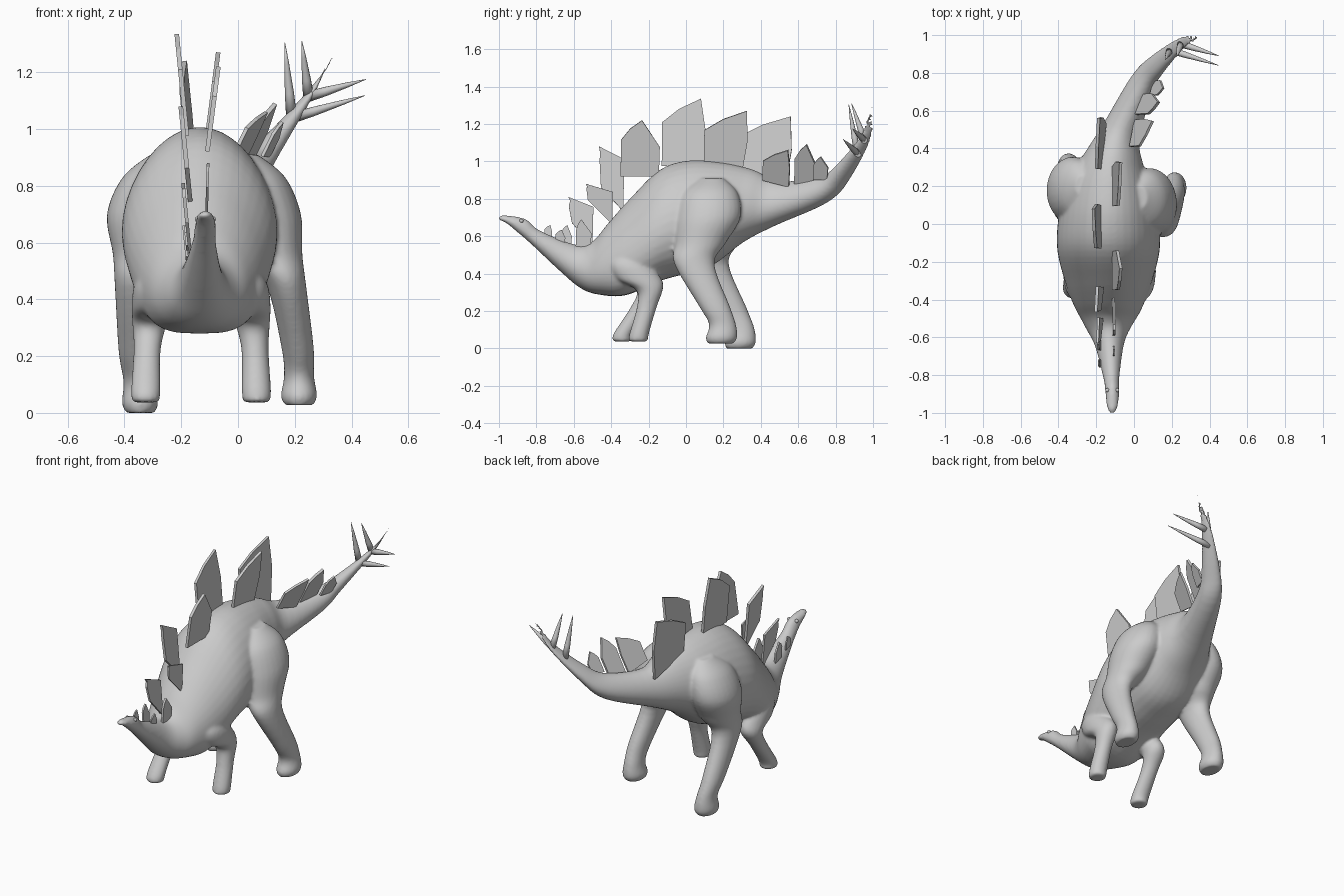
import bpy, bmesh, math
from mathutils import Vector

if "Cube" in bpy.data.objects:
    bpy.data.objects.remove(bpy.data.objects["Cube"])


def spline(rows, steps=5):
    """Catmull-Rom interpolation through rows of numbers."""
    out = []
    for i in range(len(rows) - 1):
        p0, p1 = rows[max(i - 1, 0)], rows[i]
        p2, p3 = rows[i + 1], rows[min(i + 2, len(rows) - 1)]
        for s in range(steps):
            t = s / steps
            out.append([b + 0.5 * t * (c - a + t * (2 * a - 5 * b + 4 * c - d
                                                    + t * (3 * (b - c) + d - a)))
                        for a, b, c, d in zip(p0, p1, p2, p3)])
    return out + [list(rows[-1])]


def make_object(name, bm, smooth=True):
    bmesh.ops.recalc_face_normals(bm, faces=bm.faces)
    for f in bm.faces:
        f.smooth = smooth
    mesh = bpy.data.meshes.new(name)
    bm.to_mesh(mesh)
    bm.free()
    ob = bpy.data.objects.new(name, mesh)
    bpy.context.collection.objects.link(ob)
    return ob


def loft(name, rings, smooth=True):
    bm = bmesh.new()
    vs = [[bm.verts.new(p) for p in r] for r in rings]
    n = len(vs[0])
    for a, b in zip(vs, vs[1:]):
        for i in range(n):
            bm.faces.new((a[i], a[(i + 1) % n], b[(i + 1) % n], b[i]))
    bm.faces.new(vs[0])
    bm.faces.new(vs[-1])
    return make_object(name, bm, smooth)


def angles(n):
    return [2 * math.pi * i / n for i in range(n)]


# Body from snout to tail tip: x, top y z, bottom y z, half width
body = spline([
    (-.115, -1.003, .703, -.998, .686, .014), (-.115, -.97, .712, -.96, .670, .03),
    (-.115, -.86, .693, -.90, .620, .037), (-.12, -.78, .630, -.83, .560, .043),
    (-.13, -.59, .555, -.67, .41, .077), (-.135, -.50, .572, -.56, .32, .125),
    (-.135, -.42, .665, -.46, .287, .175), (-.135, -.30, .80, -.32, .285, .225),
    (-.135, -.14, .955, -.14, .36, .268), (-.135, .02, 1.005, 0, .40, .265),
    (-.13, .2, .995, .15, .45, .235), (-.11, .36, .955, .30, .565, .165),
    (-.07, .5, .895, .47, .655, .105), (.04, .72, .92, .75, .78, .069),
    (.12, .82, .99, .86, .905, .053), (.25, .935, 1.13, .975, 1.11, .028),
    (.315, .97, 1.225, .992, 1.22, .018), (.358, .995, 1.30, 1.0, 1.297, .009)])
rings = []
for i, (x, yt, zt, yb, zb, w) in enumerate(body):
    a, b = body[max(i - 1, 0)], body[min(i + 1, len(body) - 1)]
    fwd = Vector((b[0] - a[0], (b[1] + b[3] - a[1] - a[3]) / 2, 0)).normalized()
    side = Vector((fwd.y, -fwd.x, 0)) * w
    top, bot = Vector((x, yt, zt)), Vector((x, yb, zb))
    mid, up = (top + bot) / 2, (top - bot) / 2
    chest = max(0, 1 - abs(yb + .37) / .25)   # squarer underside at the chest
    ring = []
    for t in angles(36):
        c, s = math.cos(t), math.sin(t)
        k = 1 - .4 * chest if s < 0 else 1
        ring.append(mid + up * s + side * math.copysign(abs(c) ** k, c) * (1 - .15 * s))
    rings.append(ring)
skin = [loft("body", rings)]


# Legs: x, y, z, x radius, y radius; the left ones are mirrored and take another stride
def leg(name, rows, pose=lambda x, y, z: (x, y, z)):
    rows = spline([pose(*r[:3]) + r[3:] for r in rows])
    skin.append(loft(name, [[(x + rx * math.cos(t), y + ry * math.sin(t), z) for t in angles(28)]
                            for x, y, z, rx, ry in rows]))


def ramp(z, high, low):
    return min(max((high - z) / (high - low), 0), 1)


hind = [(.03, .14, .91, .04, .06), (.06, .13, .83, .107, .147), (.09, .12, .70, .132, .172),
        (.12, .075, .56, .107, .135), (.17, .045, .45, .07, .107), (.21, .15, .23, .057, .083),
        (.215, .195, .13, .053, .072), (.215, .19, .06, .064, .084), (.215, .185, .027, .05, .07)]
fore = [(.03, -.31, .52, .03, .05), (.04, -.30, .45, .065, .105), (.045, -.25, .37, .07, .12),
        (.052, -.195, .31, .06, .07), (.06, -.21, .22, .048, .053), (.065, -.25, .08, .052, .052),
        (.065, -.255, .037, .048, .052)]
leg("hind_leg_right", hind)
leg("hind_leg_left", hind, lambda x, y, z: (
    -.24 - x + .11 * ramp(z, .7, .1), y + .06 + .04 * ramp(z, .7, .1), z - .027 * ramp(z, .4, .03)))
leg("front_leg_right", fore)
leg("front_leg_left", fore, lambda x, y, z: (-.26 - x, y - .085 * ramp(z, .31, .08), z))

# Blend body and legs into one continuous skin
bpy.ops.object.select_all(action='DESELECT')
for ob in skin:
    ob.select_set(True)
bpy.context.view_layer.objects.active = skin[0]
bpy.ops.object.join()
blend = skin[0].modifiers.new("blend", 'REMESH')
blend.mode, blend.voxel_size, blend.use_smooth_shade = 'VOXEL', .009, True
soft = skin[0].modifiers.new("soft", 'SMOOTH')
soft.factor, soft.iterations = .5, 8


# Back plates: each stands on the top line of the body between y0 and y1
def ridge(y):
    for a, b in zip(body, body[1:]):
        if a[1] <= y <= b[1]:
            return a[2] + (b[2] - a[2]) * (y - a[1]) / (b[1] - a[1])
    return body[-1][2]


def plate(name, x0, lean, turn, y0, y1, yt, zt):
    upright = yt <= y0 and zt > .75          # neck and shoulder plates overhang in front
    z1 = ridge(y1) - .03
    z0 = max(ridge(y0) - .03, z1 + (.13 if upright else 0))
    h, hb = zt - z0, zt - z1
    back = .8 if upright else .52
    outline = [(y0, z0), (min(y0, yt) + .003, z0 + .65 * h),
               (y0 + (yt - y0) * .45, z0 + .85 * h), (yt, zt),
               (max(y1, yt) + .005, z1 + back * hb), (y1, z1)]
    n = Vector((1, -turn, -lean)).normalized() * min(.008, .03 * h + .002)
    pts = [Vector((x0 + lean * (z - z0) + turn * (y - y0), y, z)) for y, z in outline]
    loft(name, [[p + n for p in pts], [p - n for p in pts]], False)


left_row = [(-.455, -.335, -.465, 1.08), (-.13, .10, .08, 1.335), (.29, .53, .56, 1.24),
            (-.61, -.50, -.63, .81), (-.67, -.615, -.635, .66), (-.76, -.72, -.725, .66)]
right_row = [(-.35, -.145, -.235, 1.22), (.095, .30, .325, 1.27), (-.525, -.395, -.535, .88),
             (-.59, -.51, -.56, .69), (-.70, -.65, -.665, .635)]
tail_row = [(-.02, .41, .55, .545, 1.06), (.01, .58, .685, .645, 1.09), (.085, .68, .755, .72, 1.025)]
for k, p in enumerate(left_row):
    plate(f"left_plate_{k + 1}", -.18, -.1, .08 if k == 2 else 0, *p)
for k, p in enumerate(right_row):
    plate(f"right_plate_{k + 1}", -.108, .13 if k < 2 else .03, 0, *p)
for k, p in enumerate(tail_row):
    plate(f"tail_plate_{k + 1}", p[0], .48, .32, *p[1:])


# Tail spikes: base to tip
def spike(name, base, tip, r=.019):
    base, tip = Vector(base), Vector(tip)
    q = (tip - base).to_track_quat('Z', 'Y')
    loft(name, [[base.lerp(tip, t) + q @ Vector((math.cos(a), math.sin(a), 0)) * w * r
                 for a in angles(12)] for t, w in ((0, 1), (.3, .85), (.7, .45), (1, .05))])


spike("tail_spike_1", (.188, .915, 1.05), (.165, .87, 1.305))
spike("tail_spike_2", (.248, .953, 1.115), (.225, .885, 1.31))
spike("tail_spike_3", (.25, .953, 1.115), (.45, .89, 1.175))
spike("tail_spike_4", (.195, .92, 1.04), (.447, .84, 1.118))

# Eyes
for side, s in (("left", -1), ("right", 1)):
    bm = bmesh.new()
    bmesh.ops.create_uvsphere(bm, u_segments=14, v_segments=10, radius=.011)
    make_object(f"eye_{side}", bm).location = (-.115 + s * .026, -.88, .682)
